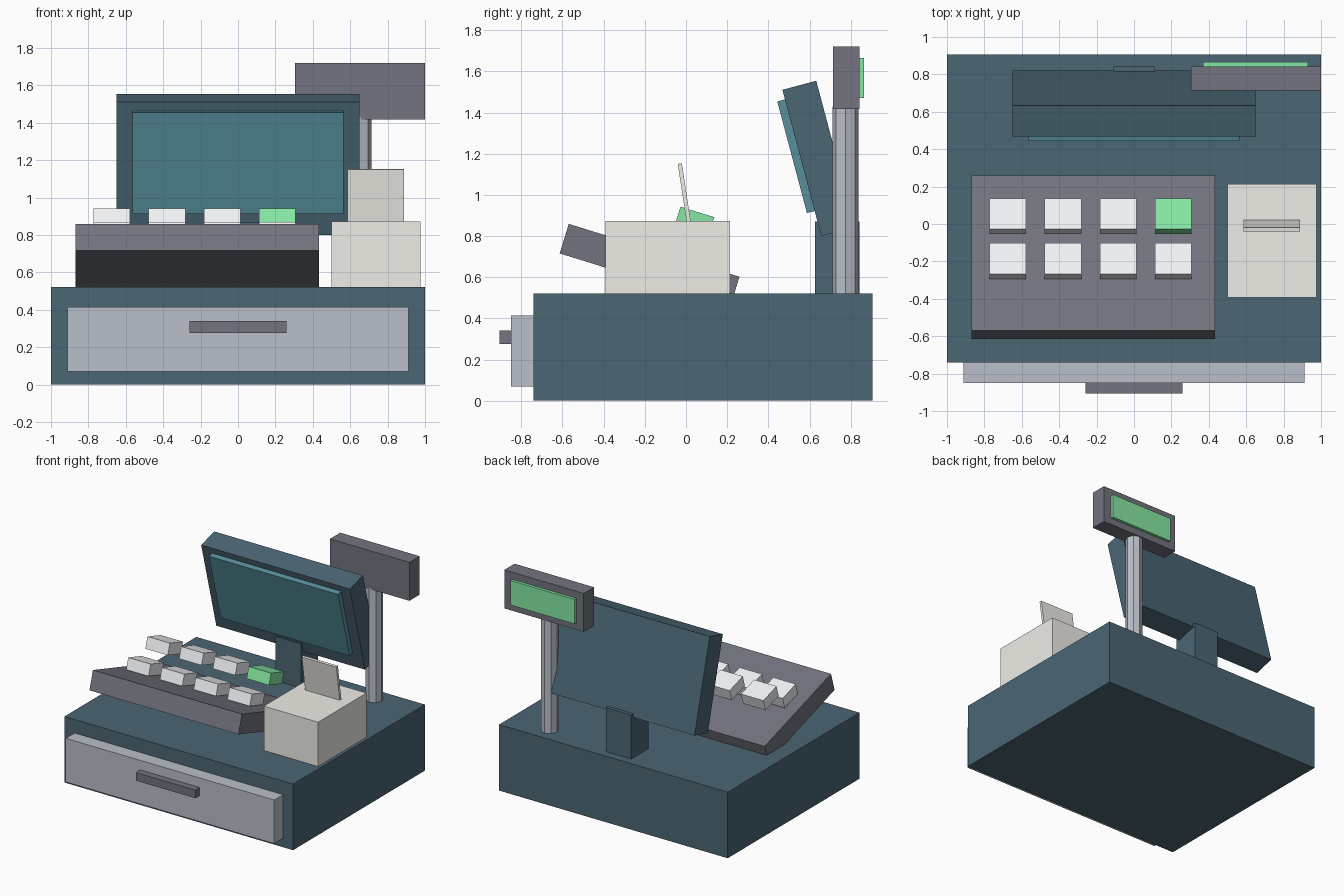
import bpy

if "Cube" in bpy.data.objects:
    bpy.data.objects.remove(bpy.data.objects["Cube"])


def material(name, rgb):
    m = bpy.data.materials.new(name)
    m.diffuse_color = (*rgb, 1)
    m.use_nodes = True
    m.node_tree.nodes["Principled BSDF"].inputs["Base Color"].default_value = m.diffuse_color
    return m


TEAL = material("teal_case", (0.07, 0.132, 0.175))
GLASS = material("screen_glass", (0.095, 0.275, 0.335))
GREEN = material("green", (0.24, 0.80, 0.37))
DARK = material("dark_grey", (0.17, 0.175, 0.21))
SILVER = material("silver", (0.49, 0.52, 0.58))
CREAM = material("cream", (0.86, 0.85, 0.80))
WHITE = material("key_white", (0.90, 0.92, 0.94))


def tilted(name, centre, size, mat, tilt=0.0):
    """Box with a centre, size and tilt about x."""
    bpy.ops.mesh.primitive_cube_add(size=1, location=centre)
    ob = bpy.context.object
    ob.name = name
    ob.scale = size
    ob.rotation_euler.x = tilt
    ob.data.materials.append(mat)
    return ob


def box(name, x, y, z, mat):
    """Upright box from its ranges."""
    spans = (x, y, z)
    return tilted(name, [(a + b) / 2 for a, b in spans], [b - a for a, b in spans], mat)


# Case and cash drawer
box("base", (-1, 1), (-0.74, 0.907), (0, 0.522), TEAL)
box("drawer_front", (-0.912, 0.912), (-0.85, -0.73), (0.07, 0.415), SILVER)
box("drawer_handle", (-0.26, 0.26), (-0.905, -0.84), (0.276, 0.34), DARK)

# Sloping key deck with two rows of keys, one green
tilted("key_deck", (-0.218, -0.177, 0.659), (1.304, 0.868, 0.15), DARK, -0.3)
for row, (y, z) in enumerate([(-0.198, 0.80), (0.042, 0.874)]):
    for col in range(4):
        enter = row == 1 and col == 3
        tilted("enter_key" if enter else f"key_{row}_{col}",
               (-0.675 + 0.295 * col, y, z), (0.196, 0.172, 0.09),
               GREEN if enter else WHITE, -0.3)

# Operator monitor on its stand
box("monitor_stand", (-0.11, 0.11), (0.627, 0.843), (0.5, 0.87), TEAL)
tilted("monitor", (0, 0.645, 1.177), (1.3, 0.17, 0.735), TEAL, 0.26)
tilted("monitor_screen", (0, 0.543, 1.19), (1.13, 0.057, 0.561), GLASS, 0.26)

# Receipt printer with paper
box("printer", (0.5, 0.975), (-0.392, 0.213), (0.51, 0.872), CREAM)
tilted("receipt", (0.737, 0.0, 0.954), (0.302, 0.02, 0.4), CREAM, 0.15)

# Customer display on an octagonal pole
bpy.ops.mesh.primitive_cylinder_add(vertices=8, radius=0.064, depth=0.92,
                                    location=(0.65, 0.775, 0.97))
pole = bpy.context.object
pole.name = "display_pole"
pole.data.materials.append(SILVER)
box("customer_display", (0.305, 1.0), (0.714, 0.842), (1.416, 1.72), DARK)
box("customer_screen", (0.37, 0.93), (0.83, 0.865), (1.47, 1.664), GREEN)
